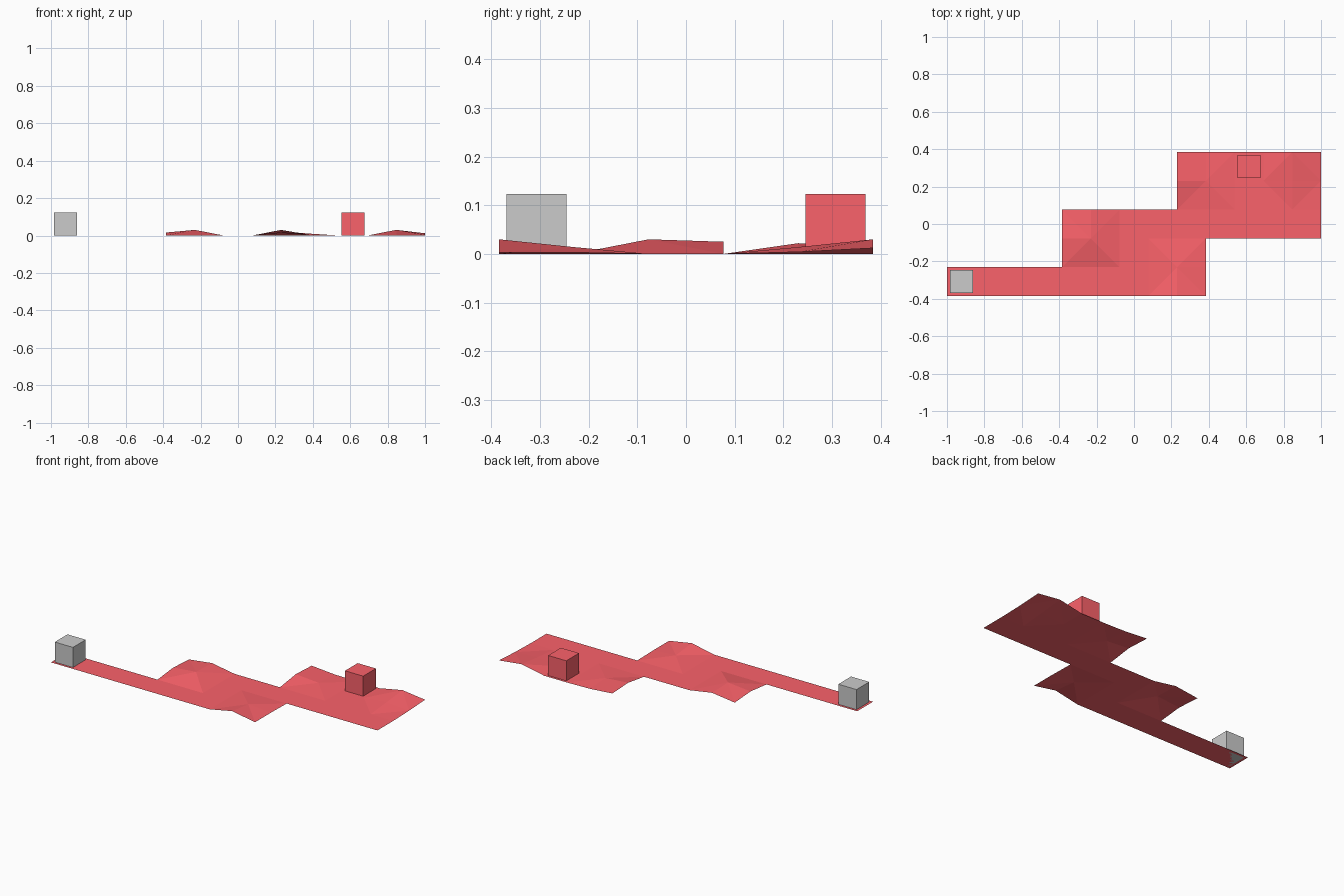
import bpy, bmesh

if "Cube" in bpy.data.objects:
    bpy.data.objects.remove(bpy.data.objects["Cube"])

N_X, N_Y = 13, 5
CELL = 2 / N_X

red = bpy.data.materials.new("red")
red.diffuse_color = (0.97, 0.122, 0.145, 1)
red.use_nodes = True
red.node_tree.nodes["Principled BSDF"].inputs["Base Color"].default_value = red.diffuse_color

# Tiles of the path: row -> range of columns
ROWS = {0: range(0, 9), 1: range(4, 9), 2: range(4, 13),
        3: range(8, 13), 4: range(8, 13)}

# Gentle mounds: heights of the raised grid points
HEIGHTS = {(4, 2): .016, (5, 2): .03, (4, 3): .006, (5, 3): .025,
           (8, 0): .03, (8, 1): .014, (9, 0): .003, (9, 1): .003,
           (8, 4): .022, (9, 4): .01, (8, 5): .015, (9, 5): .003,
           (12, 4): .014, (12, 5): .03, (13, 4): .004, (13, 5): .012}


def to_xy(i, j):
    return -1 + i * CELL, (j - N_Y / 2) * CELL


# Ground path: a faceted sheet, tiles split along alternating diagonals
bm = bmesh.new()
points = {}


def point(i, j):
    if (i, j) not in points:
        points[i, j] = bm.verts.new((*to_xy(i, j), HEIGHTS.get((i, j), 0)))
    return points[i, j]


for j, columns in ROWS.items():
    for i in columns:
        quad = [point(i, j), point(i + 1, j),
                point(i + 1, j + 1), point(i, j + 1)]
        if (i + j) % 2 == 0:
            quad = quad[1:] + quad[:1]
        a, b, c, d = quad
        bm.faces.new((a, b, c))
        bm.faces.new((a, c, d))
mesh = bpy.data.meshes.new("ground_path")
bm.to_mesh(mesh)
bm.free()
mesh.materials.append(red)
ground = bpy.data.objects.new("ground_path", mesh)
bpy.context.collection.objects.link(ground)


# Marker cubes, each centred on one tile
def cube(name, i, j, material=None):
    size = CELL * 0.8
    x, y = to_xy(i + 0.5, j + 0.5)
    bpy.ops.mesh.primitive_cube_add(size=size, location=(x, y, size / 2))
    ob = bpy.context.object
    ob.name = name
    if material:
        ob.data.materials.append(material)


cube("start_cube", 0, 0)
cube("goal_cube", 10, 4, red)
